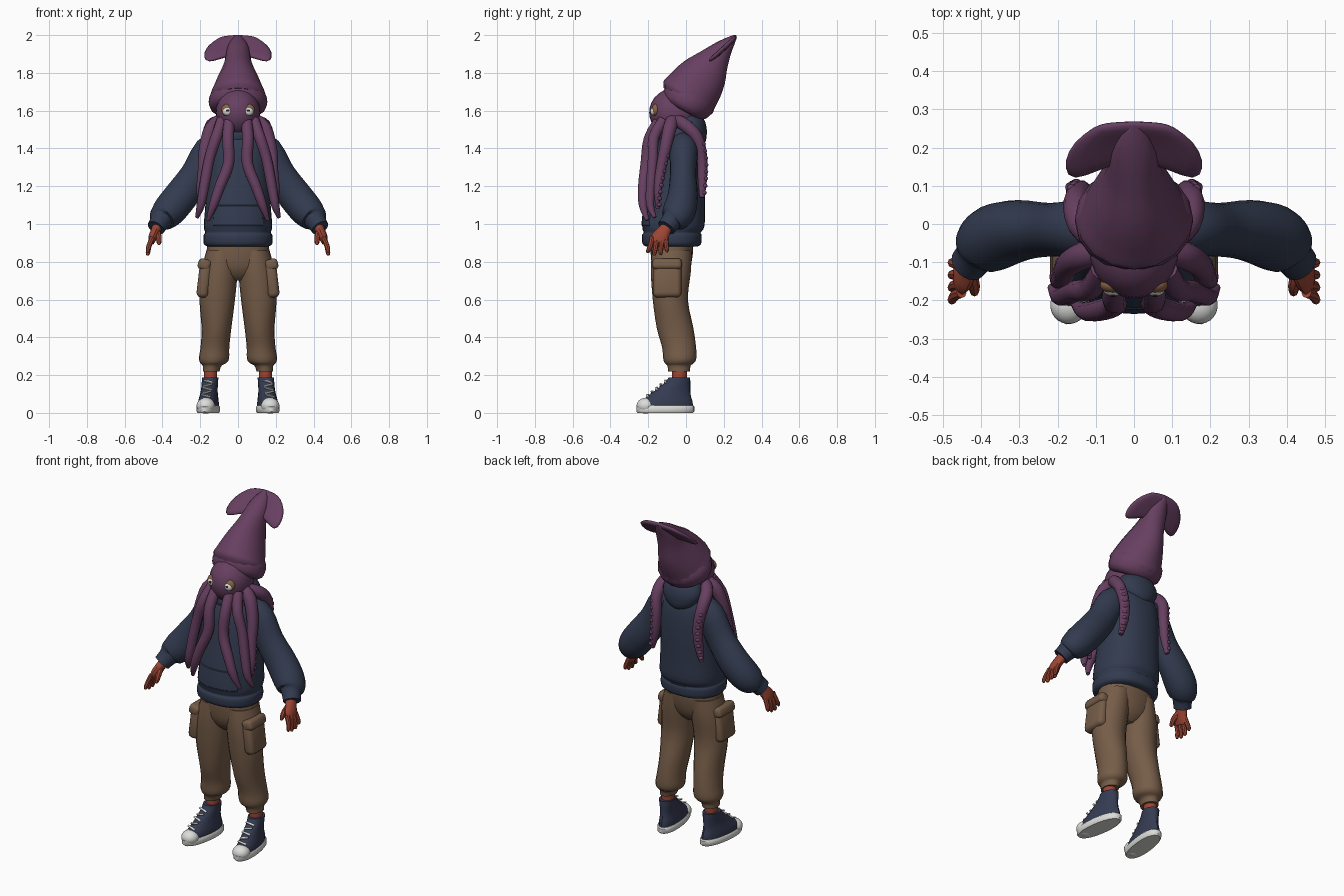
import bpy, bmesh
from math import sin, cos, pi, radians
from mathutils import Vector

if "Cube" in bpy.data.objects:
    bpy.data.objects.remove(bpy.data.objects["Cube"], do_unlink=True)


def material(name, rgb):
    m = bpy.data.materials.new(name)
    m.use_nodes = True
    m.diffuse_color = (*rgb, 1)
    m.node_tree.nodes["Principled BSDF"].inputs["Base Color"].default_value = (*rgb, 1)
    return m


PURPLE = material("squid purple", (.135, .05, .118))
NAVY = material("hoodie navy", (.032, .043, .078))
BROWN = material("trouser brown", (.18, .108, .065))
SKIN = material("skin", (.33, .06, .034))
DENIM = material("shoe blue", (.036, .045, .085))
WHITE = material("rubber white", (.72, .72, .70))
AMBER = material("eye amber", (.24, .125, .06))
BLACK = material("pupil black", (.02, .018, .02))


def finish(name, bm, mat):
    bmesh.ops.recalc_face_normals(bm, faces=bm.faces)
    me = bpy.data.meshes.new(name)
    bm.to_mesh(me)
    bm.free()
    me.materials.append(mat)
    ob = bpy.data.objects.new(name, me)
    bpy.context.collection.objects.link(ob)
    bpy.ops.object.select_all(action='DESELECT')
    ob.select_set(True)
    bpy.context.view_layer.objects.active = ob
    bpy.ops.object.shade_smooth_by_angle(angle=radians(40))
    return ob


def smooth_path(pts, n):
    """Spline through the points, n steps per span."""
    p = [Vector(q) for q in pts]
    p = [p[0]] + p + [p[-1]]
    out = []
    for a, b, c, d in zip(p, p[1:], p[2:], p[3:]):
        for k in range(n):
            t = k / n
            out.append((b * 2 + (c - a) * t + (a * 2 - b * 5 + c * 4 - d) * t * t
                        + (b * 3 - a - c * 3 + d) * t ** 3) / 2)
    return out + [p[-1]]


def loft_mesh(pts, sides, steps, ref=None, power=1):
    """Rings (x, y, z, radius, radius): level ones, or across the path if ref is given."""
    bm = bmesh.new()
    path = smooth_path(pts, steps)
    pos = [Vector(q[:3]) for q in path]
    rings = []
    for i, q in enumerate(path):
        u, v = Vector((1, 0, 0)), Vector((0, 1, 0))
        if ref:
            t = (pos[min(i + 1, len(pos) - 1)] - pos[max(i - 1, 0)]).normalized()
            u = Vector(ref)
            u = (u - t * u.dot(t)).normalized()
            v = t.cross(u)
        ring = []
        for k in range(sides):
            c, s = cos(2 * pi * k / sides), sin(2 * pi * k / sides)
            c = abs(c) ** power * (1 if c > 0 else -1)
            s = abs(s) ** power * (1 if s > 0 else -1)
            ring.append(bm.verts.new(pos[i] + u * c * q[3] + v * s * q[4]))
        rings.append(ring)
    for a, b in zip(rings, rings[1:]):
        for k in range(sides):
            bm.faces.new((a[k], a[k - 1], b[k - 1], b[k]))
    bm.faces.new(rings[0])
    bm.faces.new(rings[-1])
    return bm


def loft(name, pts, mat, sides=20, steps=3, ref=None, power=1):
    return finish(name, loft_mesh(pts, sides, steps, ref, power), mat)


def flip(pts, s):
    return [(p[0] * s, *p[1:]) for p in pts]


def tube(name, pts, mat, sides=10, steps=3, ref=(1, 0, 0)):
    return loft(name, [(*p, p[3]) for p in pts], mat, sides, steps, ref)


def ellipsoid(name, loc, size, mat):
    bm = bmesh.new()
    bmesh.ops.create_uvsphere(bm, u_segments=24, v_segments=14, radius=1)
    bmesh.ops.scale(bm, vec=size, verts=bm.verts)
    ob = finish(name, bm, mat)
    ob.location = loc
    return ob


def box(name, loc, size, mat, rot=(0, 0, 0), bevel=.02):
    bm = bmesh.new()
    bmesh.ops.create_cube(bm, size=1)
    bmesh.ops.scale(bm, vec=size, verts=bm.verts)
    bmesh.ops.bevel(bm, geom=bm.edges[:], offset=bevel, segments=3, affect='EDGES', profile=.5)
    ob = finish(name, bm, mat)
    ob.location, ob.rotation_euler = loc, rot
    return ob


# Squid hat: head, tilted mantle with a thick rolled rim, tail fin
ellipsoid("squid_head", (0, -.06, 1.59), (.118, .135, .13), PURPLE)
loft("mantle_rim", [(0, -.015, 1.6, .12, .105), (0, -.007, 1.615, .147, .128),
                    (0, .008, 1.645, .155, .142), (0, .024, 1.677, .15, .14), (0, .04, 1.71, .125, .12)],
     PURPLE, sides=18, steps=2, ref=(1, 0, 0))
loft("squid_mantle", [(0, -.007, 1.645, .13, .135), (0, .01, 1.67, .15, .155),
                      (0, .027, 1.695, .14, .15), (0, .07, 1.755, .113, .138), (0, .11, 1.81, .087, .117),
                      (0, .145, 1.86, .071, .087), (0, .195, 1.925, .06, .052),
                      (0, .24, 1.972, .035, .025), (0, .262, 1.994, .012, .01)],
     PURPLE, sides=16, steps=2, ref=(1, 0, 0))
bm = bmesh.new()
rows = []
for x, y, z, cy, cz in [(.085, .262, 1.993, .268, 2.003), (.14, .235, 1.965, .24, 1.965),
                        (.178, .19, 1.925, .215, 1.94), (.187, .145, 1.885, .195, 1.92),
                        (.168, .108, 1.85, .18, 1.905)]:
    rows.append([bm.verts.new((x * k / 2, cy + (y - cy) * abs(k) / 2, cz + (z - cz) * abs(k) / 2))
                 for k in (-2, -1, 0, 1, 2)])
for a, b in zip(rows, rows[1:]):
    for k in range(4):
        bm.faces.new((a[k], a[k + 1], b[k + 1], b[k]))
fin = finish("tail_fin", bm, PURPLE)
thick = fin.modifiers.new("thickness", 'SOLIDIFY')
thick.thickness, thick.offset = .024, 0
fin.modifiers.new("round", 'SUBSURF').levels = 1

TENTACLES = {
    "inner": [(.045, -.14, 1.55, .03), (.053, -.195, 1.45, .031), (.05, -.212, 1.32, .03),
              (.095, -.227, 1.2, .028), (.13, -.228, 1.1, .023), (.158, -.205, 1.02, .01)],
    "middle": [(.085, -.12, 1.55, .03), (.115, -.17, 1.46, .03), (.15, -.175, 1.35, .028),
               (.175, -.185, 1.22, .027), (.197, -.19, 1.1, .022), (.217, -.165, 1.035, .01)],
    "outer": [(.09, -.07, 1.55, .035), (.14, -.085, 1.51, .037), (.175, -.11, 1.4, .032),
              (.185, -.135, 1.28, .028), (.2, -.15, 1.17, .02), (.19, -.15, 1.08, .01)],
    "back": [(.09, -.05, 1.55, .033), (.14, .0, 1.52, .036), (.152, .06, 1.455, .033),
             (.14, .085, 1.35, .029), (.145, .087, 1.24, .026), (.165, .085, 1.14, .014)],
}
for s, side in ((1, "left"), (-1, "right")):
    # Tentacles, with a row of suckers down the lower part
    for kind, pts in TENTACLES.items():
        tube(f"{kind}_tentacle_{side}", flip(pts, s), PURPLE)
        if kind in ("outer", "back"):
            for i, p in enumerate(smooth_path(flip(pts, s), 3)[7:-1]):
                ellipsoid(f"{kind}_sucker_{side}_{i}", (p[0] + s * p[3] * .4, p[1] + p[3] * .6, p[2]),
                          (.014, .014, .012), PURPLE)

    # Eyes
    ellipsoid(f"eye_rim_{side}", (.055 * s, -.16, 1.603), (.034, .022, .033), AMBER)
    ellipsoid(f"eye_white_{side}", (.055 * s, -.172, 1.596), (.026, .017, .022), WHITE)
    ellipsoid(f"pupil_{side}", (.055 * s, -.186, 1.6), (.01, .005, .007), BLACK)

    # Baggy sleeve and cuff
    loft(f"sleeve_{side}", flip([(.09, -.01, 1.42, .07, .07), (.15, -.012, 1.385, .075, .085),
                                 (.22, -.015, 1.26, .07, .085), (.3, -.017, 1.15, .08, .09),
                                 (.365, -.035, 1.07, .087, .088), (.402, -.062, 1.03, .077, .073),
                                 (.412, -.078, 1.015, .055, .055), (.435, -.105, .98, .05, .048)], s),
         NAVY, ref=(0, 1, 0))

    # Hand with four fingers and a thumb
    loft(f"palm_{side}", flip([(.42, -.09, 1.0, .03, .028), (.435, -.115, .965, .036, .026),
                               (.45, -.138, .93, .045, .024), (.46, -.147, .9, .04, .015)], s),
         SKIN, sides=12, ref=(0, 1, 0))
    for i in range(4):
        y = -.18 + i * .024
        drop = (.0, .012, .01, -.005)[i]
        tube(f"finger_{side}_{i}", flip([(.452, y, .93, .014), (.47, y - .008 + i * .004, .887, .0135),
                                         (.477, y - .02 + i * .009, .858 - drop, .0115),
                                         (.477, y - .022 + i * .009, .846 - drop, .006)], s), SKIN, sides=8)
    tube(f"thumb_{side}", flip([(.43, -.125, .96, .018), (.42, -.158, .932, .016),
                                (.418, -.178, .9, .012), (.418, -.18, .89, .006)], s), SKIN, sides=8)

    # Trouser leg and cargo pocket
    loft(f"trouser_leg_{side}", flip([(.085, -.075, .86, .082, .105), (.098, -.08, .75, .096, .106),
                                      (.11, -.083, .6, .094, .093), (.114, -.058, .45, .079, .097),
                                      (.122, -.037, .35, .076, .09), (.127, -.033, .29, .08, .088),
                                      (.13, -.035, .265, .07, .078), (.137, -.037, .25, .05, .062),
                                      (.142, -.037, .22, .044, .057)], s), BROWN)
    box(f"cargo_pocket_{side}", (.18 * s, -.1, .7), (.064, .15, .18), BROWN, (0, -.12 * s, 0), .025)
    box(f"pocket_flap_{side}", (.178 * s, -.1, .785), (.068, .155, .06), BROWN, (0, -.3 * s, 0))

    # Ankle and high-top shoe
    loft(f"ankle_{side}", [(.145 * s, -.035, .15, .035, .039), (.145 * s, -.035, .24, .035, .039)], SKIN, steps=1)
    shoe = [
        loft(f"shoe_sole_{side}", [(0, -.11, 0, .053, .147), (0, -.11, .008, .058, .155),
                                   (0, -.11, .032, .058, .155), (0, -.11, .038, .053, .149)],
             WHITE, sides=24, steps=1, power=.9),
        loft(f"shoe_upper_{side}", [(0, -.11, .03, .053, .147), (0, -.105, .06, .052, .14),
                                    (0, -.088, .09, .047, .114), (0, -.07, .12, .043, .093),
                                    (0, -.045, .16, .043, .068), (0, -.035, .188, .044, .057)], DENIM),
        ellipsoid(f"toe_cap_{side}", (0, -.212, .038), (.049, .05, .042), WHITE)]
    for i in range(5):
        z = .09 + i * .019
        shoe.append(box(f"lace_{side}_{i}", (0, -.203 + i * .0235, z), (.052, .011, .007), WHITE,
                        (.6, .25 * (-1) ** i, 0), .002))
    for part in shoe:
        x, y, z = part.location
        part.location = (.143 * s + x - y * .13 * s, y, z)
        part.rotation_euler.z = .13 * s

# Trouser seat
loft("trouser_seat", [(0, -.075, .94, .15, .112), (0, -.075, .86, .166, .113), (0, -.077, .78, .155, .102),
                      (0, -.077, .73, .1, .08), (0, -.077, .7, .04, .05)], BROWN, power=.9)

# Hoodie body with gathered hem and a raised front pocket
bm = loft_mesh([(0, -.075, .88, .16, .135), (0, -.075, .895, .181, .155), (0, -.075, .94, .182, .158),
                (0, -.073, .955, .174, .151), (0, -.067, .99, .181, .165), (0, -.06, 1.1, .173, .16),
                (0, -.045, 1.25, .165, .148), (0, -.035, 1.38, .16, .132), (0, -.03, 1.45, .14, .11),
                (0, -.03, 1.51, .09, .08), (0, -.03, 1.55, .07, .065)], 32, 3, power=.88)
bmesh.ops.recalc_face_normals(bm, faces=bm.faces)
pocket = [f for f in bm.faces if .985 < f.calc_center_median().z < 1.1
          and f.calc_center_median().y < -.1 and abs(f.calc_center_median().x) < .135]
bmesh.ops.inset_region(bm, faces=pocket, thickness=.004, depth=.004)
finish("hoodie_body", bm, NAVY)

# Hood lying on the back, and its collar
loft("hood", [(0, .06, 1.41, .03, .025), (0, .05, 1.44, .085, .055), (0, .035, 1.5, .12, .075),
              (0, .02, 1.555, .105, .075), (0, .0, 1.59, .07, .06)], NAVY)
loft("hood_collar", [(0, -.03, 1.44, .13, .11), (0, -.03, 1.48, .13, .115), (0, -.03, 1.52, .1, .09)], NAVY)
